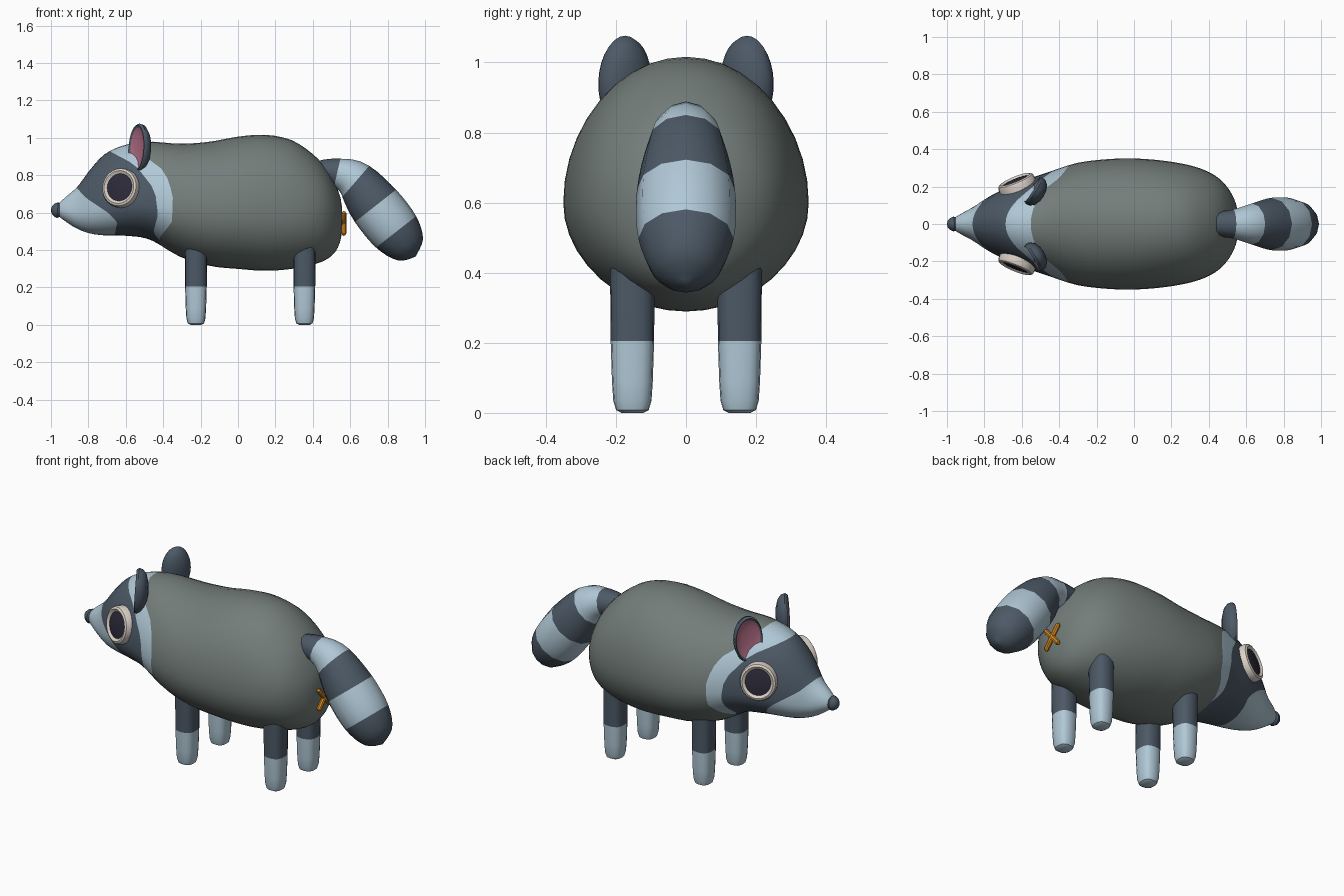
import bpy, bmesh, math
from mathutils import Vector

if "Cube" in bpy.data.objects:
    bpy.data.objects.remove(bpy.data.objects["Cube"])


def material(name, hexcode):
    rgb = [int(hexcode[i:i + 2], 16) / 255 for i in (0, 2, 4)]
    lin = [c / 12.92 if c <= 0.04045 else ((c + 0.055) / 1.055) ** 2.4 for c in rgb]
    m = bpy.data.materials.new(name)
    m.diffuse_color = (*lin, 1)
    m.use_nodes = True
    m.node_tree.nodes["Principled BSDF"].inputs["Base Color"].default_value = m.diffuse_color
    return m


GREY = material("fur grey", "737D7A")
DARK = material("slate fur", "4C5966")
LIGHT = material("pale blue fur", "B0C8D6")
PINK = material("inner ear pink", "B06C84")
WHITE = material("eye white", "DCD2C8")
BLACK = material("pupil black", "2D2A3A")
ORANGE = material("orange mark", "D98A1E")


def loft(name, rings, row_mats):
    """Skin closed rings of points; row_mats gives one material per row of faces."""
    mats = list(dict.fromkeys(row_mats))
    bm = bmesh.new()
    vs = [[bm.verts.new(p) for p in ring] for ring in rings]
    n = len(rings[0])
    for i, mat in enumerate(row_mats):
        for j in range(n):
            k = (j + 1) % n
            f = bm.faces.new((vs[i][j], vs[i][k], vs[i + 1][k], vs[i + 1][j]))
            f.material_index = mats.index(mat)
    bmesh.ops.remove_doubles(bm, verts=bm.verts, dist=1e-5)
    for end in (rings[0], rings[-1]):      # close any open end
        edges = [e for e in bm.edges if e.is_boundary]
        if edges:
            bmesh.ops.holes_fill(bm, edges=edges, sides=0)
    bmesh.ops.recalc_face_normals(bm, faces=bm.faces)
    me = bpy.data.meshes.new(name)
    bm.to_mesh(me)
    bm.free()
    for m in mats:
        me.materials.append(m)
    ob = bpy.data.objects.new(name, me)
    bpy.context.collection.objects.link(ob)
    return ob


def spline(pts, t):
    """Smooth curve through rows of numbers, t counted in rows."""
    n = len(pts) - 1
    i = min(int(t), n - 1)
    u = t - i
    rows = zip(pts[max(i - 1, 0)], pts[i], pts[i + 1], pts[min(i + 2, n)])
    return [b + 0.5 * u * (c - a + u * (2 * a - 5 * b + 4 * c - d + u * (3 * (b - c) + d - a)))
            for a, b, c, d in rows]


def lookup(table, z):
    """Straight-line lookup of x for a height z (heights falling)."""
    if z >= table[0][0]:
        return table[0][1]
    for (z0, x0), (z1, x1) in zip(table, table[1:]):
        if z >= z1:
            return x0 + (x1 - x0) * (z0 - z) / (z0 - z1)
    return table[-1][1]


# Body and head: x, bottom, top, half width, height of widest point
BODY = [(-.97, .612, .612, 0, .612), (-.96, .583, .645, .03, .612), (-.925, .555, .68, .055, .61),
        (-.86, .513, .737, .09, .60), (-.79, .488, .83, .137, .61), (-.71, .478, .914, .18, .63),
        (-.60, .476, .963, .228, .64), (-.47, .455, .979, .273, .64), (-.31, .364, .968, .325, .62),
        (-.15, .315, .979, .346, .60), (0, .299, 1.006, .35, .60), (.144, .289, 1.016, .34, .60),
        (.28, .298, .99, .318, .60), (.385, .318, .925, .285, .60), (.465, .345, .845, .235, .60),
        (.52, .39, .75, .165, .59), (.55, .46, .67, .09, .57), (.56, .565, .565, 0, .565)]


def skin(t, a):
    x, zb, zt, w, zc = spline(BODY, t)
    c = math.cos(a)
    return Vector((x, w * math.sin(a), zc + c * (zt - zc if c > 0 else zc - zb)))


# Fur colour borders as x by height: muzzle, mask, cheek
BORDERS = [[(.735, -.865), (.68, -.815), (.60, -.695), (.55, -.645), (.48, -.66)],
           [(.93, -.69), (.856, -.55), (.72, -.444), (.588, -.428), (.487, -.455), (.465, -.42)],
           [(.97, -.55), (.88, -.47), (.82, -.39), (.695, -.348), (.55, -.353), (.465, -.42)]]


def border_t(table, a):
    lo, hi = 1.0, 9.0
    for _ in range(40):
        mid = (lo + hi) / 2
        p = skin(mid, a)
        if p.x < lookup(table, p.z):
            lo = mid
        else:
            hi = mid
    return lo


COLS, ROWS = 40, (10, 8, 4, 30)
columns = []
for j in range(COLS):
    a = 2 * math.pi * j / COLS
    stops = [0] + [border_t(b, a) for b in BORDERS] + [len(BODY) - 1]
    ts = [s + (e - s) * k / n for s, e, n in zip(stops, stops[1:], ROWS) for k in range(n)]
    columns.append([skin(t, a) for t in ts + [stops[-1]]])
row_mats = [m for m, n in zip((LIGHT, DARK, LIGHT, GREY), ROWS) for _ in range(n)]
loft("body", list(zip(*columns)), row_mats)

# Tail: x, z, radius; colours change at rows 1, 2, 3 and 4
TAIL = [(.44, .815, .065), (.53, .812, .078), (.63, .767, .11), (.735, .636, .14),
        (.845, .497, .136), (.92, .40, .088), (.95, .365, 0)]
STEP = 4
rings = []
for i in range((len(TAIL) - 1) * STEP + 1):
    t = i / STEP
    x, z, r = spline(TAIL, t)
    p, q = spline(TAIL, max(t - .1, 0)), spline(TAIL, min(t + .1, len(TAIL) - 1))
    side = Vector((p[1] - q[1], 0, q[0] - p[0])).normalized()
    rings.append([Vector((x, 0, z)) + r * (math.cos(a) * side + math.sin(a) * Vector((0, 1, 0)))
                  for a in (2 * math.pi * k / 12 for k in range(12))])
loft("tail", rings, [m for m in (DARK, LIGHT, DARK, LIGHT, DARK, DARK) for _ in range(STEP)])


def disc(name, centre, normal, rx, ry, profile, mats, n=28):
    """Oval turned part: profile rows are (share of radius, height along the normal)."""
    nrm = Vector(normal).normalized()
    wide = Vector((0, 0, 1)).cross(nrm).normalized()
    up = nrm.cross(wide)
    loft(name, [[Vector(centre) + nrm * h + r * (rx * math.cos(a) * wide + ry * math.sin(a) * up)
                 for a in (2 * math.pi * k / n for k in range(n))] for r, h in profile], mats)


# Nose
disc("nose", (-.965, 0, .613), (-1, 0, .1), .04, .042,
     [(0, .035), (.45, .031), (.8, .018), (1, 0), (.8, -.02), (0, -.03)], [DARK] * 5, 16)

for s, word in ((-1, "right"), (1, "left")):
    # Eyes: pale raised ring around a dark disc
    disc(word + "_eye", (-.628, s * .217, .733), (-.37, s * .91, .16), .102, .106,
         [(0, .022), (.4, .02), (.7, .014), (.84, .024), (.95, .018), (1, .005), (1, -.04), (0, -.04)],
         [BLACK] * 2 + [WHITE] * 5)
    # Ears: cupped pink front, rounded dark back
    disc(word + "_ear", (-.54, s * .182, .945), (-.85, s * .53, .06), .083, .132,
         [(0, -.012), (.5, -.01), (.84, -.002), (.93, .005), (1, -.008), (.95, -.03),
          (.75, -.05), (.4, -.062), (0, -.066)], [PINK] * 2 + [DARK] * 6)
    # Legs: rounded square section, pale feet
    for x, end in ((-.225, "front"), (.355, "hind")):
        rings = []
        for r, z in ((0, 0), (.5, 0), (.75, .008), (.88, .035), (.94, .09), (1, .205), (1.03, .42)):
            ring = []
            for k in range(16):
                c, d = math.cos(k * math.pi / 8), math.sin(k * math.pi / 8)
                ring.append((x + .058 * r * math.copysign(abs(c) ** .75, c),
                             s * .153 + .062 * r * math.copysign(abs(d) ** .75, d), z))
            rings.append(ring)
        loft(f"{end}_{word}_leg", rings, [LIGHT] * 5 + [DARK])
    # Crossed mark under the tail
    axis = Vector((0, s * .055, .062))
    side = axis.cross(Vector((1, 0, 0))).normalized()
    loft(f"{word}_cross_bar",
         [[Vector((.566, 0, .542)) + axis * u + r * (math.cos(a) * side + math.sin(a) * Vector((1, 0, 0)))
           for a in (math.pi * k / 4 for k in range(8))]
          for u, r in ((-1, 0), (-.97, .009), (-.85, .014), (.85, .014), (.97, .009), (1, 0))],
         [ORANGE] * 5)

bpy.ops.object.select_all(action='SELECT')
bpy.context.view_layer.objects.active = bpy.data.objects["body"]
bpy.ops.object.shade_smooth_by_angle(angle=math.radians(40))
